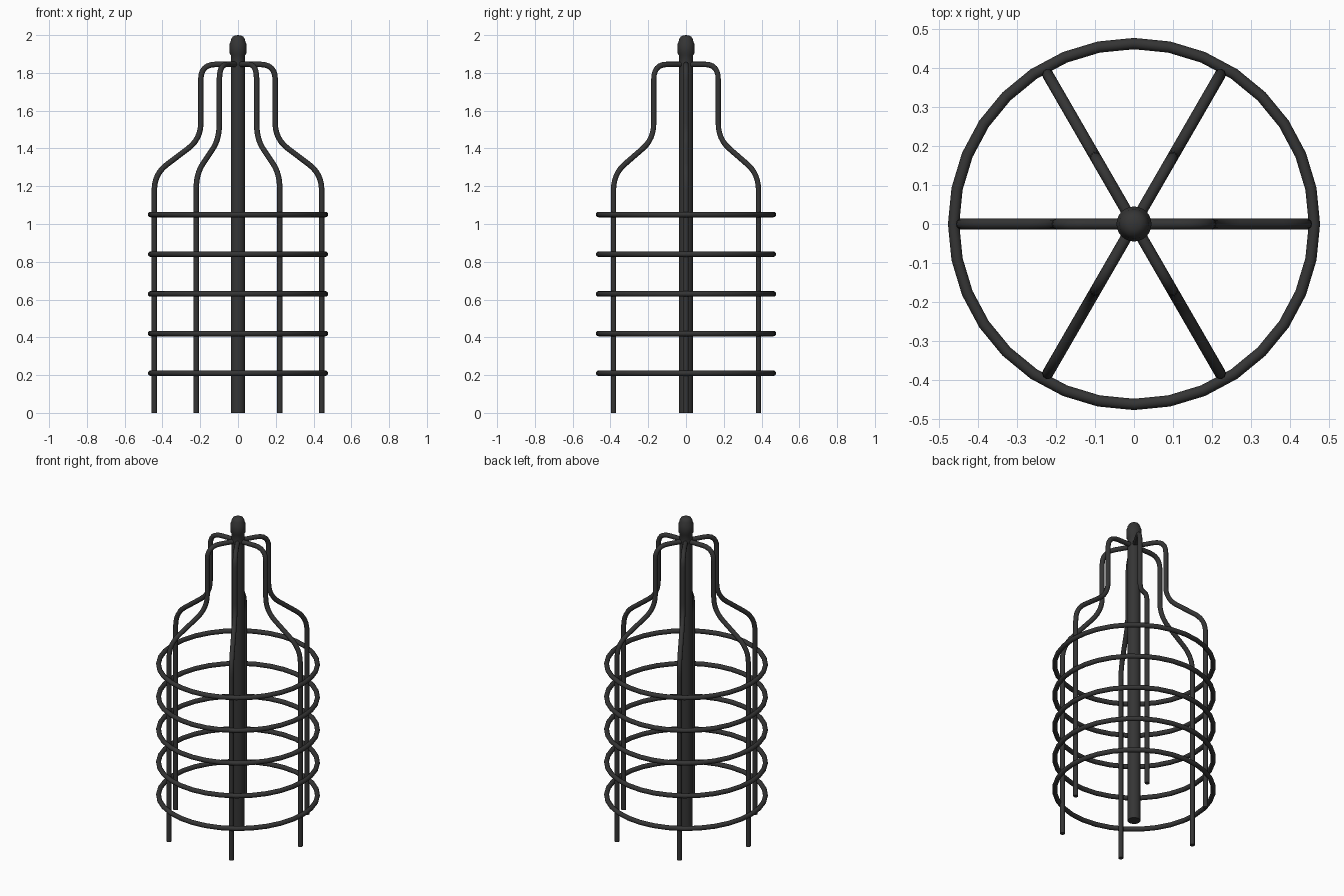
import bpy, bmesh, math
from mathutils import Vector

if "Cube" in bpy.data.objects:
    bpy.data.objects.remove(bpy.data.objects["Cube"])

iron = bpy.data.materials.new("dark_iron")
iron.diffuse_color = (0.035, 0.035, 0.035, 1)
iron.use_nodes = True
iron.node_tree.nodes["Principled BSDF"].inputs["Base Color"].default_value = iron.diffuse_color


def finish(ob, name):
    ob.name = name
    ob.data.materials.append(iron)
    bpy.ops.object.select_all(action='DESELECT')
    ob.select_set(True)
    bpy.context.view_layer.objects.active = ob
    bpy.ops.object.shade_smooth_by_angle(angle=math.radians(40))


def rounded_path(points, cuts, steps=6):
    """Polyline whose inner corners become quadratic arcs."""
    pts = [Vector(p) for p in points]
    out = [pts[0]]
    for a, b, c, cut in zip(pts, pts[1:], pts[2:], cuts):
        p = b + (a - b).normalized() * cut
        q = b + (c - b).normalized() * cut
        for i in range(steps + 1):
            t = i / steps
            out.append(p * (1 - t) ** 2 + b * 2 * t * (1 - t) + q * t * t)
    return out + [pts[-1]]


def tube(name, path, radius):
    cu = bpy.data.curves.new(name, 'CURVE')
    cu.dimensions = '3D'
    cu.bevel_depth = radius
    cu.bevel_resolution = 3
    cu.use_fill_caps = True
    sp = cu.splines.new('POLY')
    sp.points.add(len(path) - 1)
    for pt, co in zip(sp.points, path):
        pt.co = (*co, 1)
    ob = bpy.data.objects.new(name, cu)
    bpy.context.collection.objects.link(ob)
    bpy.ops.object.select_all(action='DESELECT')
    ob.select_set(True)
    bpy.context.view_layer.objects.active = ob
    bpy.ops.object.convert(target='MESH')
    finish(bpy.context.object, name)


def lathe(name, profile, sides):
    bm = bmesh.new()
    vs = [bm.verts.new((r, 0, z)) for r, z in profile]
    es = [bm.edges.new(p) for p in zip(vs, vs[1:])]
    bmesh.ops.spin(bm, geom=vs + es, cent=(0, 0, 0), axis=(0, 0, 1),
                   angle=math.tau, steps=sides)
    bmesh.ops.remove_doubles(bm, verts=bm.verts, dist=1e-4)
    bmesh.ops.recalc_face_normals(bm, faces=bm.faces)
    me = bpy.data.meshes.new(name)
    bm.to_mesh(me)
    bm.free()
    ob = bpy.data.objects.new(name, me)
    bpy.context.collection.objects.link(ob)
    finish(ob, name)


# central post with domed finial
lathe("center_post", [(0, 0), (.038, 0), (.038, 1.86), (0, 1.86)], 24)
lathe("post_cap", [(0, 1.85), (.038, 1.85), (.038, 1.893), (.045, 1.905), (.045, 1.953),
                   (.039, 1.966), (.037, 1.977), (.029, 1.991), (.016, 1.998), (0, 2)], 24)

# six bent cage bars, each reaching from the ground to the post
profile = [(.443, 0), (.443, 1.265), (.197, 1.45), (.197, 1.845), (0, 1.845)]
for k in range(6):
    a = k * math.tau / 6
    pts = [(r * math.cos(a), r * math.sin(a), z) for r, z in profile]
    tube(f"cage_bar_{k + 1}", rounded_path(pts, [.085, .085, .08]), .0145)

# five hoops around the bars
for k in range(5):
    bpy.ops.mesh.primitive_torus_add(major_segments=32, minor_segments=12,
                                     major_radius=.463, minor_radius=.0145,
                                     location=(0, 0, .21 * (k + 1)))
    finish(bpy.context.object, f"hoop_{k + 1}")
